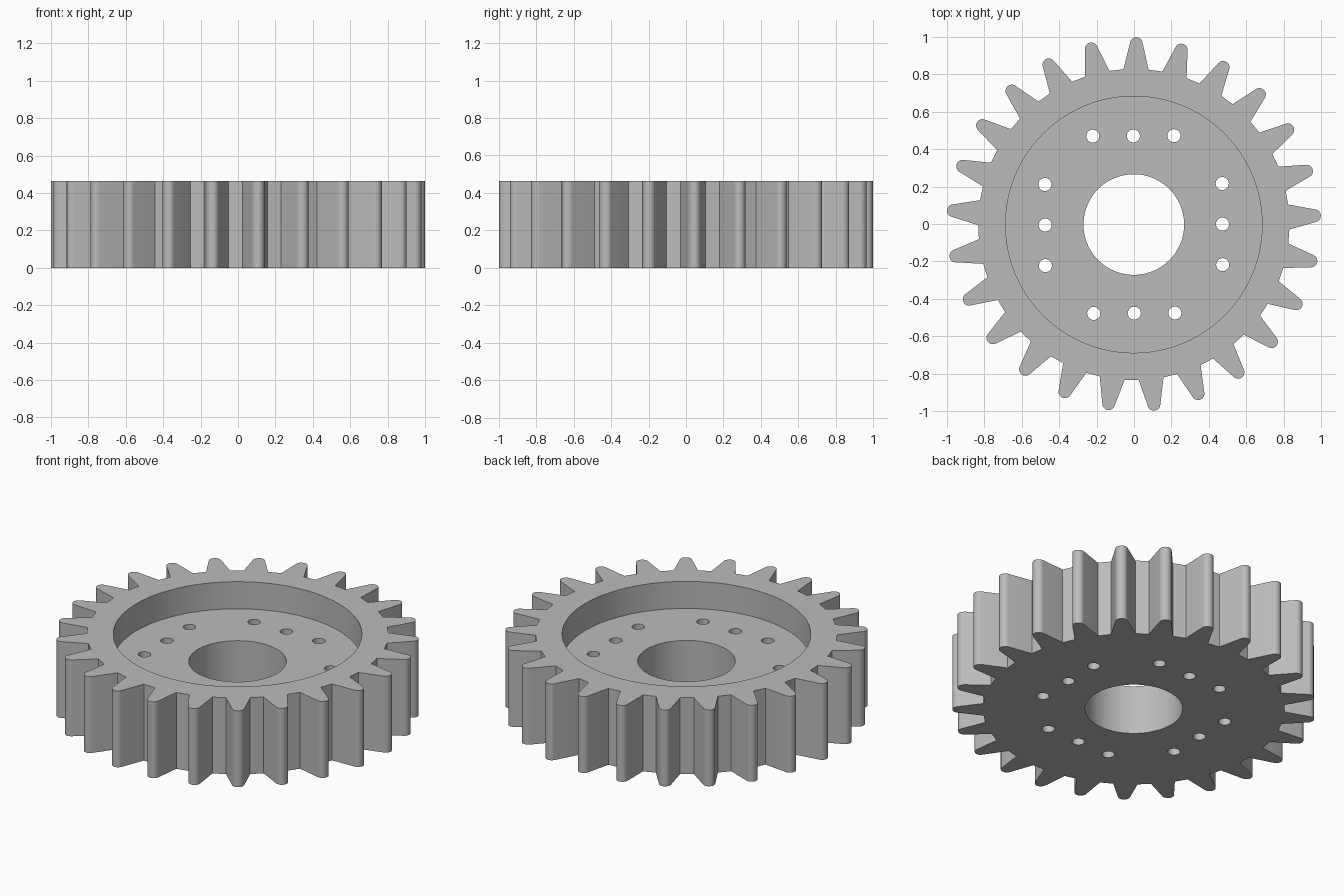
import bpy
import bmesh
from math import sin, cos, radians, tau
from mathutils import Vector, Matrix

cube = bpy.data.objects.get("Cube")
if cube:
    bpy.data.objects.remove(cube, do_unlink=True)

HEIGHT, FLOOR = 0.465, 0.30
TEETH, FIRST_TOOTH = 25, radians(89.2)
ROOT, TIP_CENTRE, TIP_RADIUS = 0.832, 0.967, 0.034
RECESS, BORE, HOLE = 0.686, 0.269, 0.035
CENTRE = Vector((-0.001, -0.003))


def circle(radius, centre=(0, 0), steps=96):
    return [Vector((centre[0] + radius * cos(tau * i / steps),
                    centre[1] + radius * sin(tau * i / steps))) for i in range(steps)]


def gear_outline():
    # One tooth along +x: root corner, rounded tip, root corner
    half = radians(4.62)
    tooth = [Vector((ROOT * cos(half), -ROOT * sin(half)))]
    for i in range(13):
        a = radians(-77 + 154 * i / 12)
        tooth.append(Vector((TIP_CENTRE + TIP_RADIUS * cos(a), TIP_RADIUS * sin(a))))
    tooth.append(Vector((ROOT * cos(half), ROOT * sin(half))))
    points = []
    for k in range(TEETH):
        turn = Matrix.Rotation(FIRST_TOOTH + tau * k / TEETH, 2)
        points += [turn @ p for p in tooth]
    return points


def add_loop(bm, points, z):
    verts = [bm.verts.new((p.x + CENTRE.x, p.y + CENTRE.y, z)) for p in points]
    edges = [bm.edges.new((v, verts[i - 1])) for i, v in enumerate(verts)]
    return verts, edges


def add_wall(bm, points, z_low, z_high):
    # Returns the low and high edge loops of an upright wall
    low, low_edges = add_loop(bm, points, z_low)
    high, high_edges = add_loop(bm, points, z_high)
    for i in range(len(points)):
        bm.faces.new((low[i - 1], low[i], high[i], high[i - 1]))
    return low_edges, high_edges


bm = bmesh.new()

# Toothed outside, recess, bore and bolt holes
bottom, top = add_wall(bm, gear_outline(), 0, HEIGHT)
floor, recess_top = add_wall(bm, circle(RECESS), FLOOR, HEIGHT)
top += recess_top

openings = [circle(BORE)]
for side in range(4):
    turn = Matrix.Rotation(radians(0.3) + tau * side / 4, 2)
    for offset in (-0.217, 0, 0.217):
        openings.append(circle(HOLE, turn @ Vector((0.474, offset)), 24))
for opening in openings:
    low, high = add_wall(bm, opening, 0, FLOOR)
    bottom += low
    floor += high

# Flat faces: underside, recess floor and rim
for edges, facing in ((bottom, -1), (floor, 1), (top, 1)):
    bmesh.ops.triangle_fill(bm, edges=edges, use_beauty=True, normal=(0, 0, facing))
bmesh.ops.recalc_face_normals(bm, faces=bm.faces[:])

mesh = bpy.data.meshes.new("gear_wheel")
bm.to_mesh(mesh)
bm.free()
gear = bpy.data.objects.new("gear_wheel", mesh)
bpy.context.collection.objects.link(gear)

# Plain grey metal
grey = bpy.data.materials.new("grey_metal")
grey.use_nodes = True
colour = (0.5, 0.5, 0.5, 1)
grey.diffuse_color = colour
grey.node_tree.nodes["Principled BSDF"].inputs["Base Color"].default_value = colour
mesh.materials.append(grey)

bpy.ops.object.select_all(action='DESELECT')
gear.select_set(True)
bpy.context.view_layer.objects.active = gear
bpy.ops.object.shade_smooth_by_angle(angle=radians(30))
